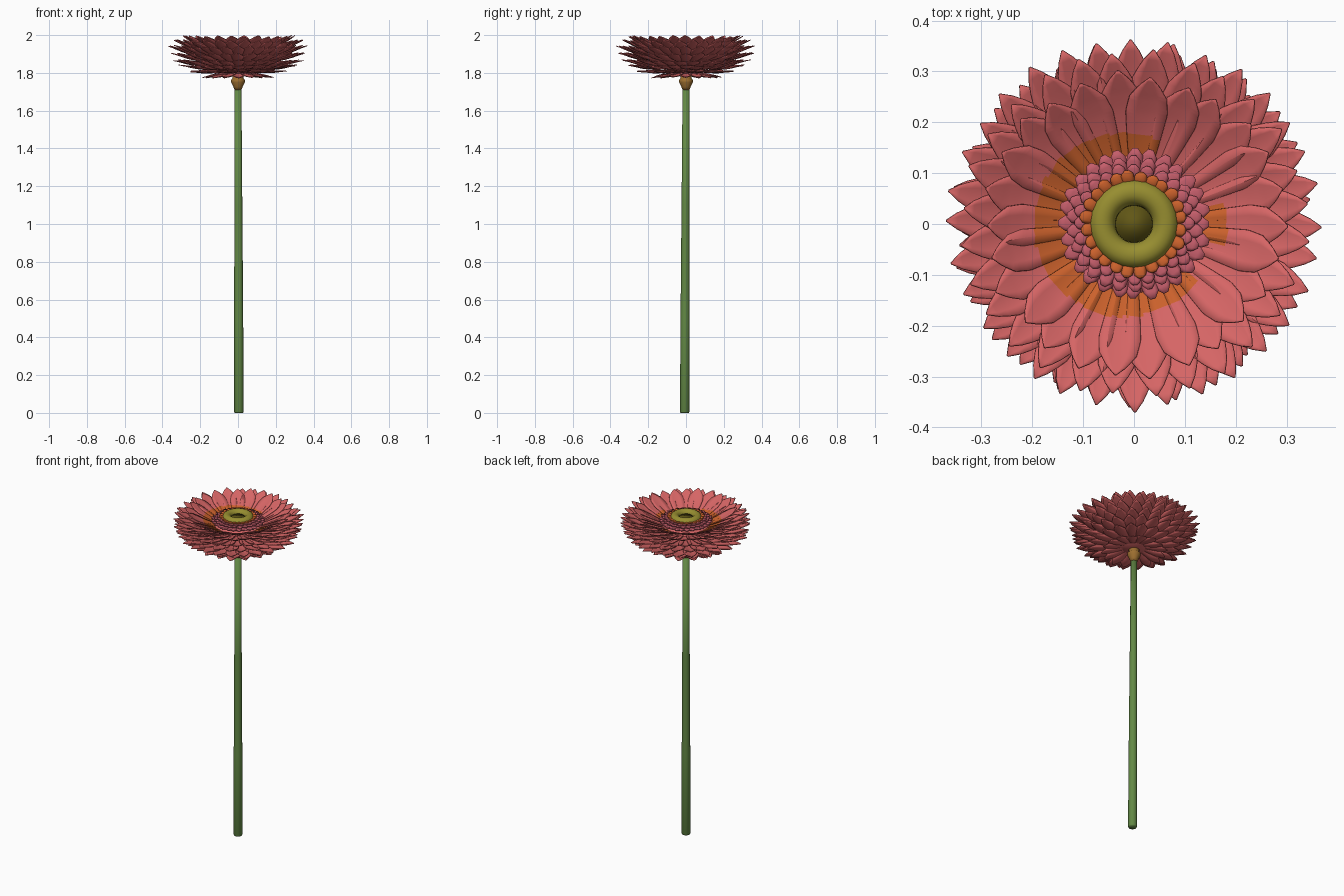
import bpy, bmesh, math, random

if "Cube" in bpy.data.objects:
    bpy.data.objects.remove(bpy.data.objects["Cube"])
random.seed(4)

def mat(name, rgb):
    m = bpy.data.materials.new(name)
    m.diffuse_color = (*rgb, 1)
    m.use_nodes = True
    m.node_tree.nodes["Principled BSDF"].inputs["Base Color"].default_value = m.diffuse_color
    return m

PINK = mat("petal pink", (0.67, 0.13, 0.13))
FRILL = mat("frill pink", (0.55, 0.11, 0.145))
ORANGE = mat("orange", (0.60, 0.12, 0.025))
OLIVE = mat("olive", (0.31, 0.27, 0.03))
DARK = mat("dark olive", (0.12, 0.095, 0.008))
GREEN = mat("stem green", (0.125, 0.25, 0.06))
OCHRE = mat("calyx ochre", (0.34, 0.16, 0.03))

def finish(name, bm, mats):
    me = bpy.data.meshes.new(name)
    bm.to_mesh(me)
    bm.free()
    for m in mats:
        me.materials.append(m)
    for p in me.polygons:
        p.use_smooth = True
    ob = bpy.data.objects.new(name, me)
    bpy.context.collection.objects.link(ob)
    return ob

def lathe(name, profile, m, n=40, drift=None):
    """Revolve (r, z) points; drift(z) gives the axis position."""
    bm = bmesh.new()
    rings = []
    for r, z in profile:
        cx, cy = drift(z) if drift else (0, 0)
        rings.append([bm.verts.new((cx + r * math.cos(2 * math.pi * i / n),
                                    cy + r * math.sin(2 * math.pi * i / n), z)) for i in range(n)])
    for a, b in zip(rings, rings[1:]):
        for i in range(n):
            j = (i + 1) % n
            bm.faces.new((a[i], a[j], b[j], b[i]))
    bm.faces.new(rings[0][::-1])
    bm.faces.new(rings[-1])
    bmesh.ops.recalc_face_normals(bm, faces=bm.faces)
    return finish(name, bm, [m])

def interp(pts, t):
    for (a, x), (b, y) in zip(pts, pts[1:]):
        if t <= b:
            return x + (y - x) * (t - a) / (b - a)
    return pts[-1][1]

POINTED = [(0, .45), (.4, .8), (.65, 1), (.8, .9), (.92, .48), (1, .04)]
ROUND = [(0, .9), (.5, 1), (.8, .85), (1, .3)]

def petal_ring(name, n, base, tip, width, mats, shape=POINTED, sag=0.0, cup=.012,
               jr=.012, jz=.006, phase=0.0, segs=14, rule=None, thick=.004):
    """Ring of cupped petals from base (r, z) to tip (r, z)."""
    bm = bmesh.new()
    for k in range(n):
        ang = 2 * math.pi * (k + phase) / n + random.uniform(-.025, .025)
        r1 = tip[0] - random.uniform(0, jr)
        z1 = tip[1] - random.uniform(0, jz)
        ca, sa = math.cos(ang), math.sin(ang)
        rows = []
        for i in range(segs + 1):
            t = i / segs
            r = base[0] + (r1 - base[0]) * t
            z = base[1] + (z1 - base[1]) * t - sag * 4 * t * (1 - t)
            w = width / 2 * interp(shape, t)
            row = []
            for v in (-1, -.5, 0, .5, 1):
                y = v * w
                h = z + cup * (v * v - 1) * interp(shape, t) * math.sin(math.pi * t)
                row.append(bm.verts.new((r * ca - y * sa, r * sa + y * ca, h)))
            rows.append(row)
        for a, b in zip(rows, rows[1:]):
            for i in range(4):
                f = bm.faces.new((a[i], b[i], b[i + 1], a[i + 1]))
                if rule and rule(f.calc_center_median()):
                    f.material_index = 1
    ob = finish(name, bm, mats)
    s = ob.modifiers.new("thickness", 'SOLIDIFY')
    s.thickness = thick
    s.offset = -1
    return ob

# Stem, slightly leaning, and calyx
lathe("stem", [(.022, 0), (.025, .006), (.024, .5), (.021, 1.1), (.018, 1.74)], GREEN, 20,
      lambda z: (.005 * (1 - z / 1.74), -.007 * (1 - z / 1.74)))
lathe("calyx", [(.018, 1.71), (.024, 1.725), (.036, 1.75), (.037, 1.762), (.028, 1.772), (.034, 1.81)], OCHRE, 24)

# Head body that the petals grow from
lathe("head_body", [(.03, 1.785), (.08, 1.80), (.12, 1.83), (.145, 1.88), (.135, 1.915), (.08, 1.93)], PINK)

# Uneven orange staining at the root of the top petals
def stained(c):
    a = math.degrees(math.atan2(c.y, c.x)) % 360
    r = math.hypot(c.x, c.y)
    if 75 < a < 318:
        return r < .18 + .018 * math.cos(math.radians(a - 185))
    return (a < 12 or a > 345) and r < .183

# Petal layers, bottom to top: count, base, tip, width, sag, phase
LAYERS = [
    (16, (.03, 1.805), (.19, 1.78), .062, -.006, 0),
    (20, (.03, 1.815), (.265, 1.812), .068, -.002, .5),
    (24, (.04, 1.825), (.315, 1.845), .072, .002, 0),
    (26, (.05, 1.84), (.35, 1.872), .074, .004, .5),
    (28, (.06, 1.86), (.362, 1.91), .076, .006, 0),
    (32, (.07, 1.875), (.37, 1.948), .074, .006, 0),
    (28, (.08, 1.89), (.345, 1.978), .076, .006, .5),
]
for i, (n, b, t, w, sag, ph) in enumerate(LAYERS):
    petal_ring(f"petal_layer_{i + 1}", n, b, t, w, [PINK], sag=sag, phase=ph)
petal_ring("top_petals", 26, (.09, 1.90), (.305, 2.0), .082, [PINK, ORANGE], sag=.006,
           cup=.006, jr=.02, jz=.008, segs=30, rule=stained)

# Ruffled rings of small florets around the centre
FLORETS = [(28, (.08, 1.925), (.152, 1.942), .036, FRILL, 0),
           (26, (.08, 1.938), (.136, 1.953), .032, FRILL, .5),
           (24, (.08, 1.948), (.122, 1.961), .029, FRILL, 0),
           (24, (.075, 1.955), (.108, 1.966), .027, ORANGE, .5)]
for i, (n, b, t, w, m, ph) in enumerate(FLORETS):
    petal_ring(f"floret_ring_{i + 1}", n, b, t, w, [m], ROUND, cup=-.005, jr=.006, jz=.003,
               phase=ph, segs=5, thick=.006)

# Olive centre with a dark hollow
lathe("centre_ring", [(.086, 1.92), (.087, 1.955), (.082, 1.968), (.07, 1.976), (.055, 1.976),
                      (.043, 1.969), (.037, 1.957), (.036, 1.935)], OLIVE, 48)
lathe("centre_hollow", [(.0365, 1.958), (.034, 1.945), (.024, 1.938), (.004, 1.936)], DARK, 32)
